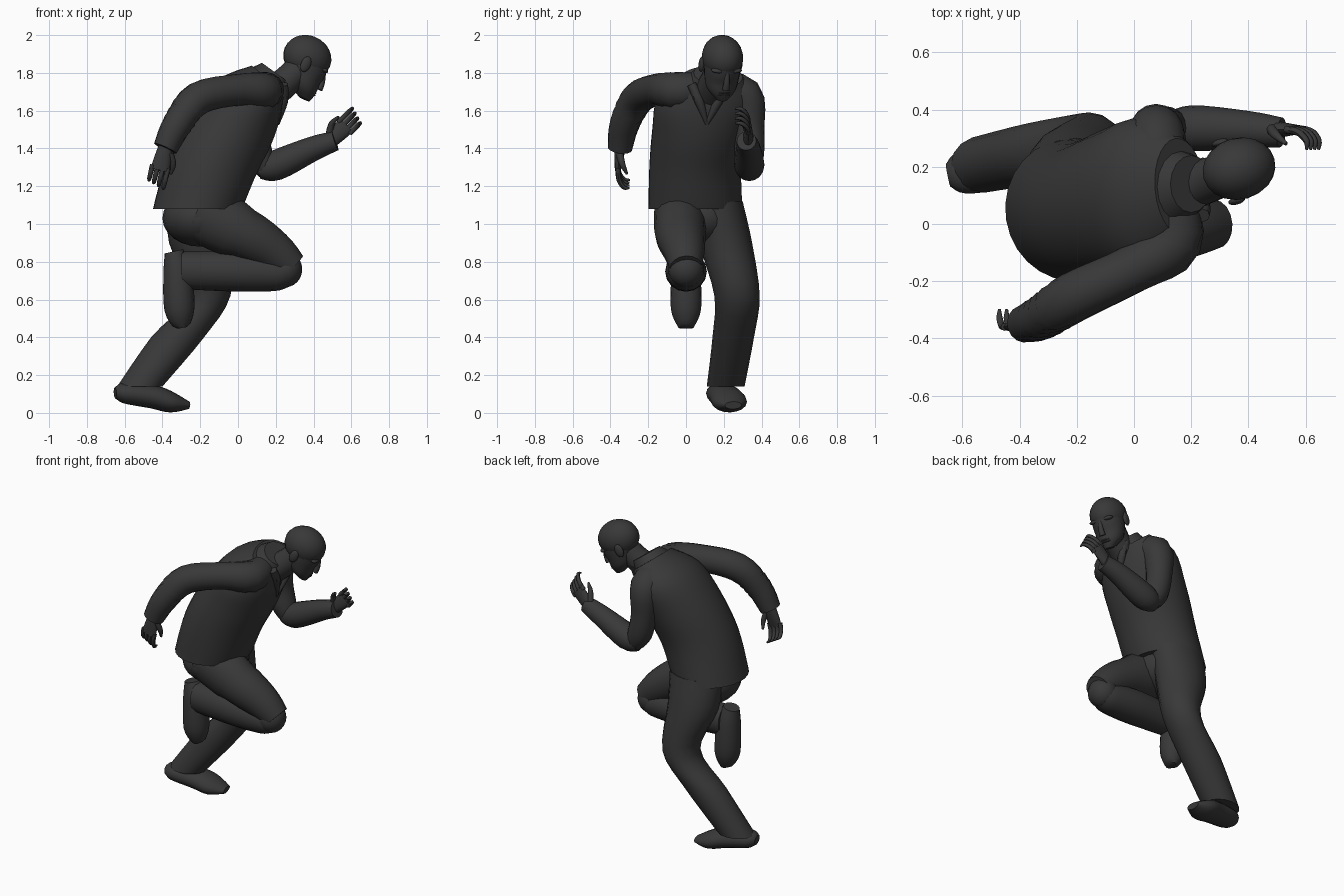
import bpy, bmesh, math
from mathutils import Vector, Matrix

if "Cube" in bpy.data.objects:
    bpy.data.objects.remove(bpy.data.objects["Cube"])

charcoal = (.04, .04, .04, 1)
material = bpy.data.materials.new("charcoal")
material.use_nodes = True
material.diffuse_color = charcoal
material.node_tree.nodes["Principled BSDF"].inputs["Base Color"].default_value = charcoal
parts = []


def finish(name, bm, pose):
    bmesh.ops.recalc_face_normals(bm, faces=bm.faces)
    mesh = bpy.data.meshes.new(name)
    bm.to_mesh(mesh)
    bm.free()
    mesh.materials.append(material)
    part = bpy.data.objects.new(name, mesh)
    part.matrix_world = pose
    bpy.context.collection.objects.link(part)
    parts.append(part)


def smooth_path(rings, steps=4):
    """Spline through the given rings, blending position and size together."""
    padded = [rings[0], *rings, rings[-1]]
    result = []
    for before, start, end, after in zip(padded, padded[1:], padded[2:], padded[3:]):
        for step in range(steps):
            t = step / steps
            result.append([q + ((r - p) * t + (2 * p - 5 * q + 4 * r - s) * t * t
                                + (3 * q - p - 3 * r + s) * t ** 3) / 2
                           for p, q, r, s in zip(before, start, end, after)])
    result.append(rings[-1])
    return result


def loft(name, rings, sides=16, across=(0, 1, 0), lean=None, pose=Matrix()):
    """Skin ovals (x, y, z, half_width[, half_depth]) set along a smooth path.
    Ovals face along the path, or tip forward by the lean angles if given."""
    bm = bmesh.new()
    path = smooth_path(rings)
    points = [Vector(ring[:3]) for ring in path]
    last = len(path) - 1
    loops = []
    for index, ring in enumerate(path):
        normal = (points[min(index + 1, last)] - points[max(index - 1, 0)]).normalized()
        if lean:
            angle = math.radians(lean[0] + (lean[1] - lean[0]) * index / last)
            normal = Vector((math.sin(angle), 0, math.cos(angle)))
        side = Vector(across)
        side = (side - normal * side.dot(normal)).normalized()
        depth = normal.cross(side)
        angles = [math.tau * corner / sides for corner in range(sides)]
        loops.append([bm.verts.new(points[index] + side * math.cos(a) * ring[3]
                                   + depth * math.sin(a) * ring[-1]) for a in angles])
    for lower, upper in zip(loops, loops[1:]):
        for corner in range(sides):
            following = (corner + 1) % sides
            bm.faces.new((lower[corner], lower[following], upper[following], upper[corner]))
    bm.faces.new(loops[0])
    bm.faces.new(loops[-1])
    finish(name, bm, pose)


def ball(name, centre, size, pose=Matrix()):
    bm = bmesh.new()
    bmesh.ops.create_uvsphere(bm, u_segments=20, v_segments=12, radius=1)
    shape = Matrix.Translation(centre) @ Matrix.Diagonal((*size, 1))
    bmesh.ops.transform(bm, matrix=shape, verts=bm.verts)
    finish(name, bm, pose)


def hand(name, wrist, along, thumbward, curl):
    """Palm, four curled fingers and a thumb, laid out on three directions."""
    along, thumbward, curl = [Vector(v).normalized() for v in (along, thumbward, curl)]

    def ring(reach, sideways, bend, *size):
        return (*(Vector(wrist) + along * reach + thumbward * sideways + curl * bend), *size)

    loft(name + "_palm", [ring(-.03, 0, 0, .035, .03), ring(.05, 0, 0, .045, .025),
                          ring(.12, 0, 0, .05, .015)], 12, thumbward)
    for number in range(4):
        sideways = .04 - .028 * number
        length = .1 - .008 * number
        loft(f"{name}_finger_{number + 1}", [
            ring(.1, sideways, 0, .014), ring(.1 + length * .6, sideways, .01, .013),
            ring(.1 + length, sideways, .04, .011), ring(.1 + length, sideways, .07, .005)],
            8, thumbward)
    loft(name + "_thumb", [ring(.02, .03, 0, .02), ring(.07, .06, .02, .016),
                           ring(.12, .06, .05, .007)], 8, thumbward)


# Shirt, with the near shoulder turned a little forward
loft("shirt_body", [(-.215, .05, 1.08, .25, .235), (-.14, .05, 1.3, .245, .24),
                    (-.04, .08, 1.5, .26, .23), (.06, .11, 1.67, .265, .19),
                    (.16, .13, 1.77, .17, .11)], 28, across=(-.15, 1, 0), lean=(0, 38))
loft("collar", [(.13, .12, 1.73, .15, .13), (.2, .14, 1.8, .1, .09)], lean=(36, 36))
for side, direction in (("near", -1), ("far", 1)):
    loft(side + "_collar_flap", [(.24, .12 + .09 * direction, 1.74, .025, .015),
                                 (.24, .12 + .05 * direction, 1.65, .025, .015),
                                 (.21, .11, 1.53, .01)], 8)

# Sleeves, each rooted inside the chest
loft("back_swung_sleeve", [(.13, .1, 1.72, .08), (.14, -.06, 1.705, .1),
                           (0, -.155, 1.71, .085), (-.21, -.255, 1.665, .088),
                           (-.32, -.325, 1.53, .08), (-.385, -.35, 1.4, .065)], across=(.5, .5, 1))
loft("front_swung_upper_sleeve", [(.1, .15, 1.71, .09), (.08, .305, 1.68, .1),
                                  (.08, .335, 1.5, .08), (.11, .335, 1.36, .077),
                                  (.16, .335, 1.28, .055)], across=(1, 0, 0))
loft("front_swung_forearm_sleeve", [(.11, .335, 1.29, .05), (.2, .335, 1.31, .08),
                                    (.4, .33, 1.4, .065), (.515, .32, 1.44, .052)])

# Hands
hand("back_hand", (-.385, -.35, 1.4), (-.25, -.1, -1), (1, 0, -.25), (0, 1, -.1))
hand("front_hand", (.49, .33, 1.44), (.7, 0, .7), (-.7, 0, .7), (0, -1, 0))

# Trousers
ball("trouser_seat", (-.2, .05, 1.03), (.2, .22, .15))
loft("raised_thigh", [(-.22, -.03, 1.06, .14, .15), (.03, -.03, .95, .135, .155),
                      (.19, -.01, .855, .11, .14), (.285, 0, .77, .085)])
ball("raised_knee", (.25, 0, .76), (.09, .095, .095))
loft("raised_shin", [(.27, 0, .735, .08, .07), (.2, 0, .74, .1, .095),
                     (0, 0, .75, .11, .108), (-.3, 0, .755, .085, .1)])
loft("planted_trouser_leg", [(-.2, .17, 1.12, .13, .18), (-.2, .21, .9, .14, .165),
                             (-.155, .27, .62, .12, .115), (-.32, .25, .4, .11, .14),
                             (-.52, .21, .14, .1, .12)], lean=(0, 0))

# Shoes
loft("planted_shoe", [(-.65, .17, .105, .04, .03), (-.6, .18, .105, .075, .055),
                      (-.45, .21, .085, .088, .062), (-.35, .235, .055, .09, .054),
                      (-.26, .25, .04, .045, .02)])
loft("raised_shoe", [(-.34, 0, .855, .05), (-.32, 0, .75, .075),
                     (-.31, 0, .55, .08, .05), (-.295, 0, .45, .04, .025)])

# Neck
loft("neck", [(.18, .13, 1.7, .09), (.25, .15, 1.75, .08), (.33, .18, 1.83, .075)])

# Head, turned aside and bowed
turn = Matrix.Rotation(math.radians(16), 4, "Z")
bow = Matrix.Rotation(math.radians(24), 4, "Y")
pose = Matrix.Translation((.355, .19, 1.867)) @ turn @ bow
ball("skull", (.005, 0, .02), (.132, .108, .115), pose)
loft("face", [(.08, 0, -.19, .03), (.045, 0, -.14, .078, .08), (.025, 0, -.06, .095, .105),
              (.01, 0, .03, .1, .125)], 20, lean=(0, 0), pose=pose)
loft("nose", [(.12, 0, -.01, .01), (.133, 0, -.07, .016), (.132, 0, -.11, .02)], 10, pose=pose)
for lip, height in (("upper_lip", -.137), ("lower_lip", -.15)):
    ball(lip, (.108, 0, height), (.018, .035, .007), pose)
for side, direction in (("near", -1), ("far", 1)):
    ball(side + "_ear", (-.015, .105 * direction, -.03), (.027, .014, .043), pose)
    ball(side + "_brow", (.104, .042 * direction, -.012), (.024, .042, .014), pose)
    ball(side + "_eye", (.1, .04 * direction, -.042), (.014, .02, .01), pose)

# Smooth shading with crisp cuffs and hems
for part in parts:
    part.select_set(True)
bpy.context.view_layer.objects.active = parts[0]
bpy.ops.object.shade_smooth_by_angle(angle=math.radians(45))
